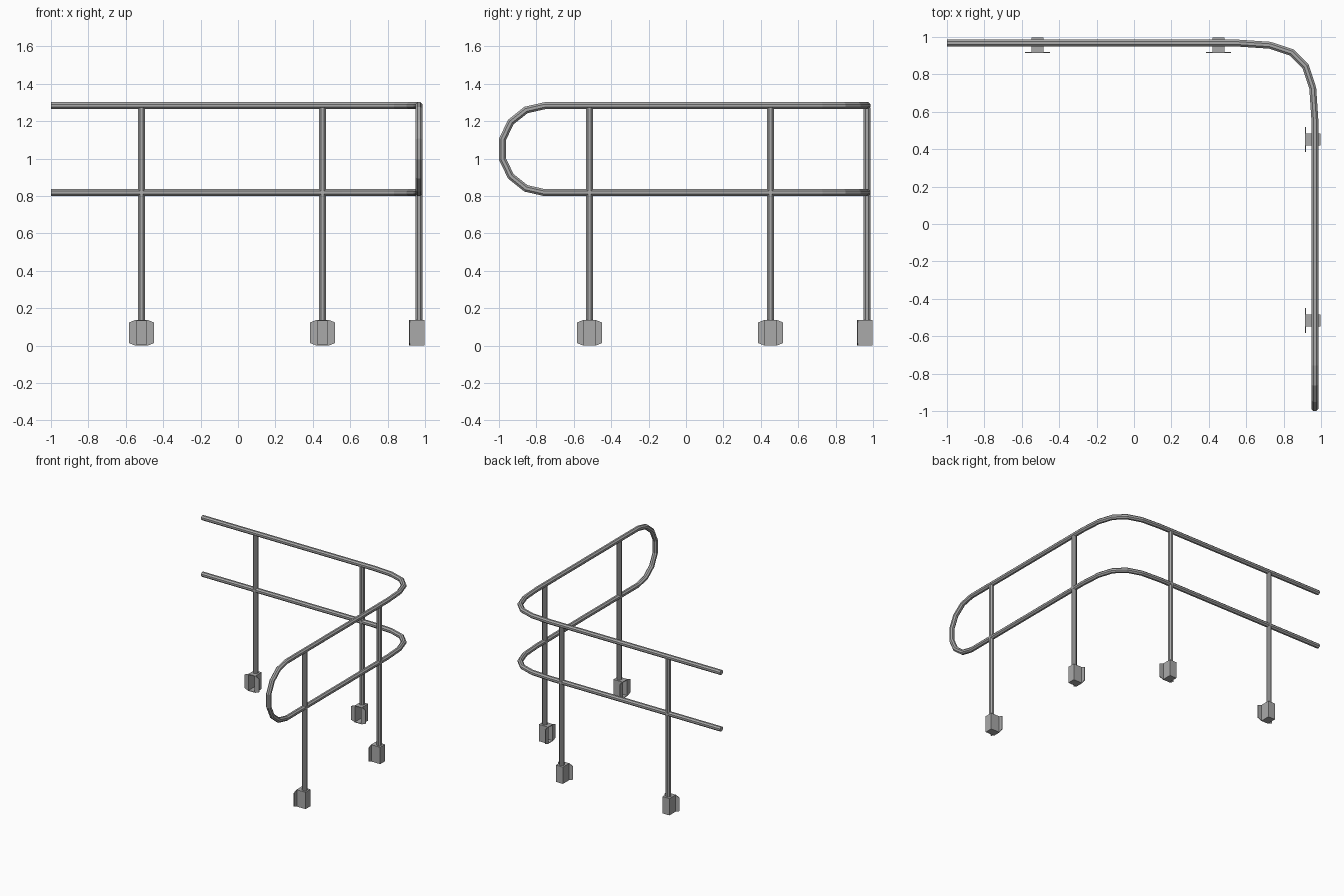
import bpy, bmesh, math
from mathutils import Vector, Matrix
from mathutils.geometry import interpolate_bezier

if "Cube" in bpy.data.objects:
    bpy.data.objects.remove(bpy.data.objects["Cube"])

steel = bpy.data.materials.new("grey_steel")
steel.use_nodes = True
colour = (0.4, 0.4, 0.4, 1)
steel.diffuse_color = colour
steel.node_tree.nodes["Principled BSDF"].inputs["Base Color"].default_value = colour

LINE = 0.967            # distance of both rail runs from the centre
TOP, LOW = 1.283, 0.818  # rail heights
TUBE = 0.02
POSTS = (-0.516, 0.452)
BASE = 0.138


def tube(name, points):
    """Eight-sided capped tube along a path, with mitred joints."""
    pts = [Vector(p) for p in points]
    bm = bmesh.new()
    dirs = [(b - a).normalized() for a, b in zip(pts, pts[1:])]
    first = dirs[0]
    u = first.cross(Vector((0, 0, 1)) if abs(first.z) < 0.9 else Vector((1, 0, 0))).normalized()
    v = first.cross(u)
    sides = [math.tau * (i + 0.5) / 8 for i in range(8)]
    ring = [pts[0] + TUBE * (u * math.cos(a) + v * math.sin(a)) for a in sides]
    rings = [[bm.verts.new(c) for c in ring]]
    for i, d in enumerate(dirs):
        # slide the ring along the segment onto the joint's mitre plane
        normal = (d + dirs[i + 1]).normalized() if i + 1 < len(dirs) else d
        ring = [c + d * ((pts[i + 1] - c).dot(normal) / d.dot(normal)) for c in ring]
        rings.append([bm.verts.new(c) for c in ring])
    for a, b in zip(rings, rings[1:]):
        for i in range(8):
            j = (i + 1) % 8
            bm.faces.new((a[i], a[j], b[j], b[i]))
    bm.faces.new(rings[0])
    bm.faces.new(rings[-1])
    return finish(name, bm)


def finish(name, bm):
    bmesh.ops.recalc_face_normals(bm, faces=bm.faces)
    mesh = bpy.data.meshes.new(name)
    bm.to_mesh(mesh)
    bm.free()
    mesh.materials.append(steel)
    obj = bpy.data.objects.new(name, mesh)
    bpy.context.collection.objects.link(obj)
    return obj


def box(bm, low, high):
    low, high = Vector(low), Vector(high)
    place = Matrix.Translation((low + high) / 2) @ Matrix.Diagonal((high - low).to_4d())
    bmesh.ops.create_cube(bm, size=1, matrix=place)


def bracket(name):
    """Hat-shaped mount, open towards the inside, with tapered wings."""
    bm = bmesh.new()
    w, t, front, back = 0.032, 0.005, -0.052, 0.031
    box(bm, (-w, back - t, 0), (w, back, BASE))
    for z in (0, BASE - t):
        box(bm, (-w, front, z), (w, back - t, z + t))
    for s in (-1, 1):
        edge = sorted((s * w, s * (w - t)))
        box(bm, (edge[0], front, t), (edge[1], back - t, BASE - t))
        outline = ((w, 0), (0.067, 0.014), (0.067, BASE - 0.014), (w, BASE))
        face = bm.faces.new([bm.verts.new((s * x, front, z)) for x, z in outline])
        wing = bmesh.ops.extrude_face_region(bm, geom=[face])
        moved = [g for g in wing["geom"] if isinstance(g, bmesh.types.BMVert)]
        bmesh.ops.translate(bm, vec=(0, t, 0), verts=moved)
    return finish(name, bm)


# Continuous handrail: upper run, corner, return bend, lower run
span = 0.41
start = Vector((LINE - span, LINE, 0))
corner = interpolate_bezier(start, start + Vector((0.8 * span, 0, 0)),
                            Vector((LINE, LINE - 0.2 * span, 0)),
                            Vector((LINE, LINE - span, 0)), 6)
plan = [Vector((-1, LINE, 0))] + list(corner)
middle, radius = (TOP + LOW) / 2, (TOP - LOW) / 2
bend = [(LINE, -0.755 - radius * math.sin(math.pi * i / 7),
         middle + radius * math.cos(math.pi * i / 7)) for i in range(8)]
upper = [(p.x, p.y, TOP) for p in plan]
lower = [(p.x, p.y, LOW) for p in reversed(plan)]
tube("handrail", upper + bend + lower)

# Posts and their mounts on both runs
for i, a in enumerate(POSTS):
    for side, x, y, turn in (("back", a, LINE, 0), ("left", LINE, a, -math.pi / 2)):
        tube(f"{side}_post_{i + 1}", [(x, y, BASE - 0.004), (x, y, TOP - 0.01)])
        mount = bracket(f"{side}_mount_{i + 1}")
        mount.location = (x, y, 0)
        mount.rotation_euler.z = turn
